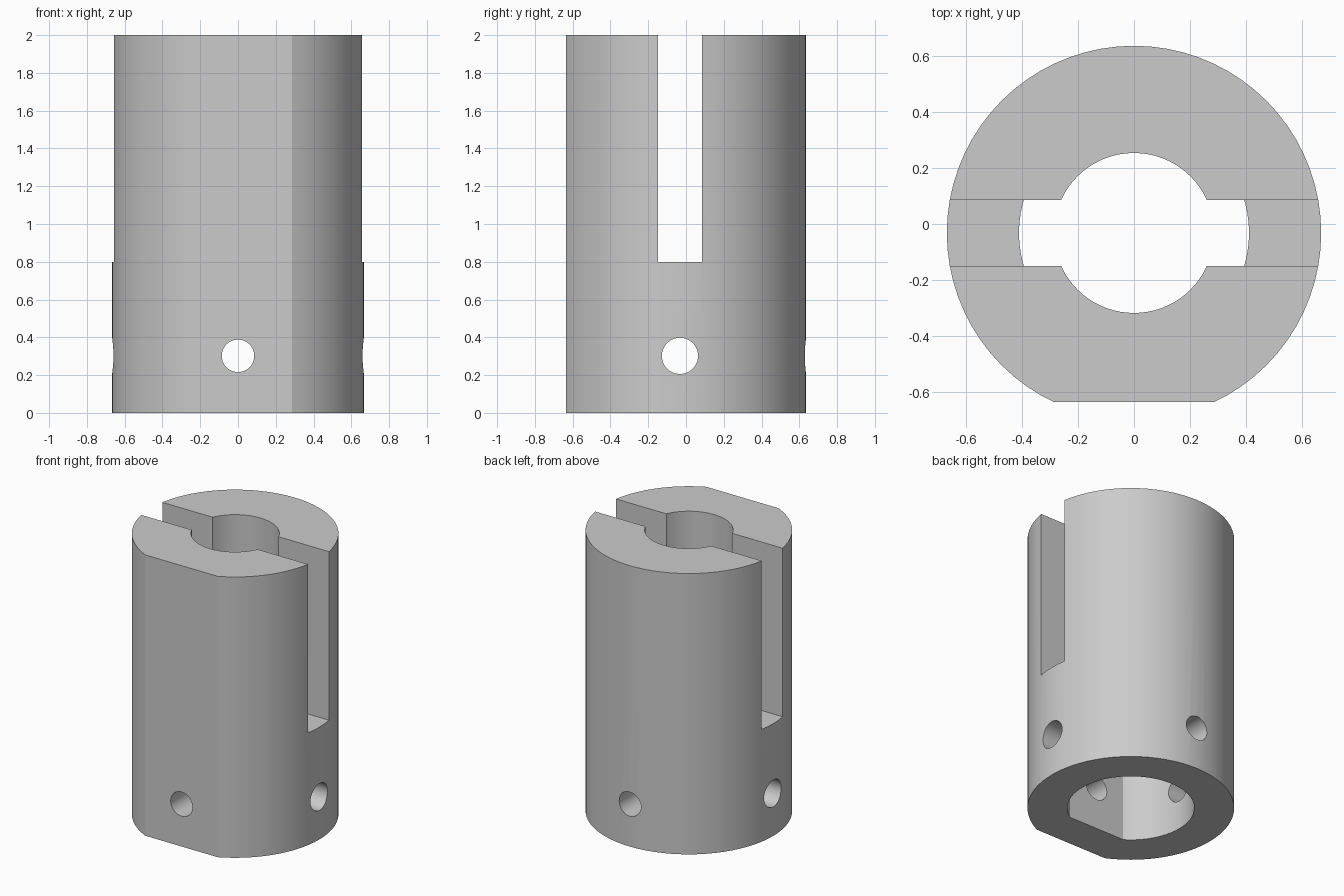
import bpy, bmesh, math
from mathutils import Matrix, Vector

cube = bpy.data.objects.get("Cube")
if cube:
    bpy.data.objects.remove(cube, do_unlink=True)

AXIS_Y = -0.032      # the barrel axis sits slightly forward of centre
FLAT_Y = -0.635      # outer flat on the front
BORE_FLAT_Y = -0.375 # matching flat inside the lower socket
SLOT_Z = 0.8

steel = bpy.data.materials.new("light grey")
steel.use_nodes = True
grey = (0.6, 0.6, 0.6, 1)
steel.diffuse_color = grey
steel.node_tree.nodes["Principled BSDF"].inputs["Base Color"].default_value = grey


def add_object(name, bm):
    bmesh.ops.recalc_face_normals(bm, faces=bm.faces)
    mesh = bpy.data.meshes.new(name)
    bm.to_mesh(mesh)
    bm.free()
    mesh.materials.append(steel)
    obj = bpy.data.objects.new(name, mesh)
    bpy.context.collection.objects.link(obj)
    return obj


def cylinder(name, radius, length, centre, turn=None, sides=72, flat_y=None):
    """Cylinder along z, optionally turned or trimmed to a D-section."""
    bm = bmesh.new()
    place = Matrix.Translation(centre) @ (turn or Matrix())
    bmesh.ops.create_cone(bm, cap_ends=True, segments=sides, radius1=radius,
                          radius2=radius, depth=length, matrix=place)
    if flat_y is not None:
        cut = bmesh.ops.bisect_plane(
            bm, geom=bm.verts[:] + bm.edges[:] + bm.faces[:],
            plane_co=(0, flat_y, 0), plane_no=(0, -1, 0), clear_outer=True)
        edges = [e for e in cut["geom_cut"] if isinstance(e, bmesh.types.BMEdge)]
        bmesh.ops.holes_fill(bm, edges=edges)
    return add_object(name, bm)


def box(name, size, centre):
    bm = bmesh.new()
    place = Matrix.Translation(centre) @ Matrix.Diagonal(Vector((*size, 1)))
    bmesh.ops.create_cube(bm, size=1, matrix=place)
    return add_object(name, bm)


# Outer barrel with one flat
barrel = cylinder("slotted_barrel", 0.667, 2, (0, AXIS_Y, 1), flat_y=FLAT_Y)

# Narrow bore, D-shaped lower socket, cross slot and the two cross holes
cutters = [
    cylinder("upper_bore", 0.285, 3, (0, AXIS_Y, 1)),
    cylinder("lower_socket", 0.41, SLOT_Z + 1, (0, AXIS_Y, (SLOT_Z - 1) / 2),
             flat_y=BORE_FLAT_Y),
    box("cross_slot", (3, 0.235, 2), (0, AXIS_Y, SLOT_Z + 1)),
    cylinder("front_hole", 0.086, 3, (0, 0, 0.302),
             Matrix.Rotation(math.pi / 2, 4, "X"), 36),
    cylinder("side_hole", 0.096, 3, (0, AXIS_Y, 0.302),
             Matrix.Rotation(math.pi / 2, 4, "Y"), 36),
]
for cutter in cutters:
    cutter.hide_render = True
    mod = barrel.modifiers.new(cutter.name, "BOOLEAN")
    mod.operation = "DIFFERENCE"
    mod.solver = "EXACT"
    mod.object = cutter

# Bake the cuts and remove the cutters
depsgraph = bpy.context.evaluated_depsgraph_get()
finished = bpy.data.meshes.new_from_object(barrel.evaluated_get(depsgraph))
barrel.modifiers.clear()
barrel.data = finished
for cutter in cutters:
    bpy.data.objects.remove(cutter, do_unlink=True)

# Smooth round walls, crisp rims and flats
bpy.ops.object.select_all(action="DESELECT")
barrel.select_set(True)
bpy.context.view_layer.objects.active = barrel
bpy.ops.object.shade_smooth_by_angle(angle=math.radians(15))
